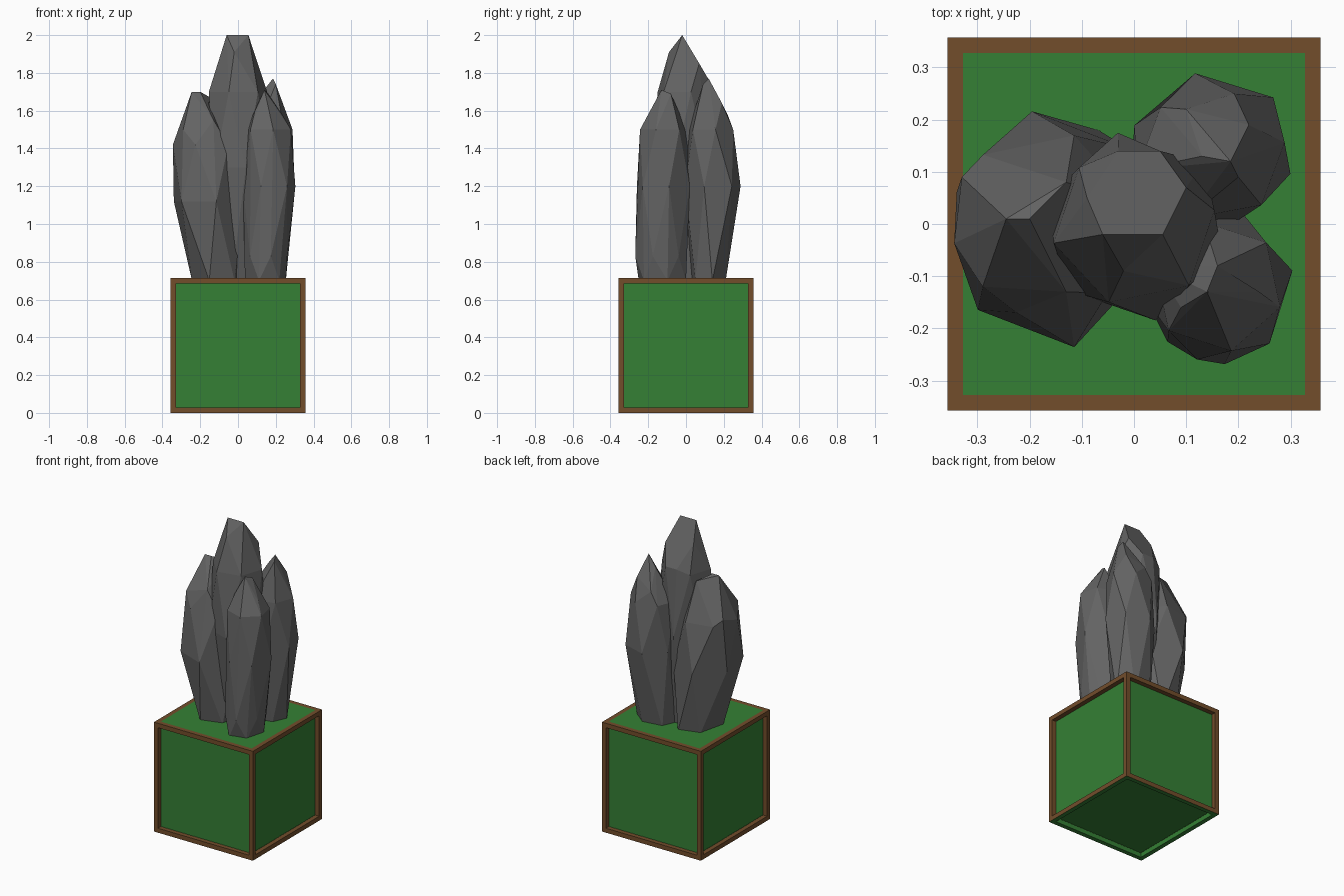
import bpy
import bmesh
from math import cos, sin, pi, radians

default = bpy.data.objects.get("Cube")
if default:
    bpy.data.objects.remove(default, do_unlink=True)


def make_material(name, color):
    mat = bpy.data.materials.new(name)
    mat.use_nodes = True
    mat.diffuse_color = color
    mat.node_tree.nodes["Principled BSDF"].inputs["Base Color"].default_value = color
    return mat


brown = make_material("brown_wood", (0.17, 0.075, 0.024, 1))
green = make_material("green_panel", (0.035, 0.216, 0.035, 1))
grey = make_material("grey_stone", (0.125, 0.125, 0.125, 1))


def finish(bm, name, materials):
    mesh = bpy.data.meshes.new(name)
    bm.to_mesh(mesh)
    bm.free()
    for mat in materials:
        mesh.materials.append(mat)
    obj = bpy.data.objects.new(name, mesh)
    bpy.context.collection.objects.link(obj)
    return obj


# Planter box: brown frame, sunken side and bottom panels, flush green top
SIZE, FRAME, DEPTH = 0.714, 0.041, 0.03


def build_planter():
    bm = bmesh.new()
    bmesh.ops.create_cube(bm, size=SIZE)
    bmesh.ops.translate(bm, verts=bm.verts, vec=(0, 0, SIZE / 2))
    bm.normal_update()
    for panel in list(bm.faces):
        is_top = panel.normal.z > 0.5
        is_bottom = panel.normal.z < -0.5
        border = bmesh.ops.inset_individual(bm, faces=[panel], thickness=FRAME)["faces"]
        if not is_top:
            border += bmesh.ops.inset_individual(
                bm, faces=[panel], thickness=0, depth=-DEPTH)["faces"]
        panel.material_index = 1
        for face in border:
            face.material_index = 1 if is_bottom else 0
    finish(bm, "planter_box", [brown, green])


# Stone: faceted hull around staggered oval rings and a few summit points
def build_stone(name, rings, summit, sides=6, swell=1.05):
    bm = bmesh.new()
    for level, (z, x0, x1, y0, y1) in enumerate(rings):
        for i in range(sides):
            angle = 2 * pi * (i + 0.5 * (level % 2) + 0.2) / sides
            bm.verts.new(((x0 + x1) / 2 + swell * (x1 - x0) / 2 * cos(angle),
                          (y0 + y1) / 2 + swell * (y1 - y0) / 2 * sin(angle), z))
    for point in summit:
        bm.verts.new(point)
    hull = bmesh.ops.convex_hull(bm, input=bm.verts)
    spare = {v for v in hull["geom_interior"] + hull["geom_unused"]
             if isinstance(v, bmesh.types.BMVert)}
    bmesh.ops.delete(bm, geom=list(spare), context="VERTS")
    bmesh.ops.dissolve_limit(bm, angle_limit=radians(5), verts=bm.verts, edges=bm.edges)
    bmesh.ops.recalc_face_normals(bm, faces=bm.faces)
    finish(bm, name, [grey])


build_planter()

# Rings are (height, x from, x to, y from, y to)
build_stone(
    "tall_centre_stone",
    [(0.7, -0.1, 0.1, -0.1, 0.12),
     (1.3, -0.16, 0.17, -0.18, 0.17),
     (1.7, -0.15, 0.15, -0.15, 0.14)],
    [(-0.06, -0.02, 2), (0.055, -0.02, 2), (-0.02, -0.09, 1.91),
     (0.1, 0.07, 1.85), (-0.09, 0.05, 1.88), (0.05, 0.14, 1.73), (-0.03, 0.14, 1.73)])

build_stone(
    "broad_right_stone",
    [(0.7, -0.24, 0.02, -0.17, 0.18),
     (1.12, -0.34, 0.03, -0.23, 0.21),
     (1.42, -0.34, 0, -0.17, 0.17)],
    [(-0.245, 0.01, 1.7), (-0.2, 0.01, 1.7), (-0.13, 0.08, 1.66),
     (-0.33, 0.09, 1.46), (-0.29, -0.12, 1.5), (-0.13, -0.13, 1.55)])

build_stone(
    "back_left_stone",
    [(0.7, 0, 0.25, 0.03, 0.21),
     (1.2, 0, 0.3, 0, 0.285),
     (1.5, 0.01, 0.285, 0.01, 0.25)],
    [(0.185, 0.12, 1.77), (0.2, 0.09, 1.74), (0.13, 0.13, 1.7),
     (0.22, 0.19, 1.64), (0.1, 0.22, 1.58)])

build_stone(
    "front_left_stone",
    [(0.7, 0.04, 0.25, -0.25, 0),
     (0.83, 0.04, 0.26, -0.265, 0),
     (1.2, 0.03, 0.3, -0.26, 0.02),
     (1.5, 0.04, 0.28, -0.24, 0)],
    [(0.14, -0.13, 1.71), (0.16, -0.08, 1.69), (0.24, -0.13, 1.57), (0.09, -0.16, 1.6)])
